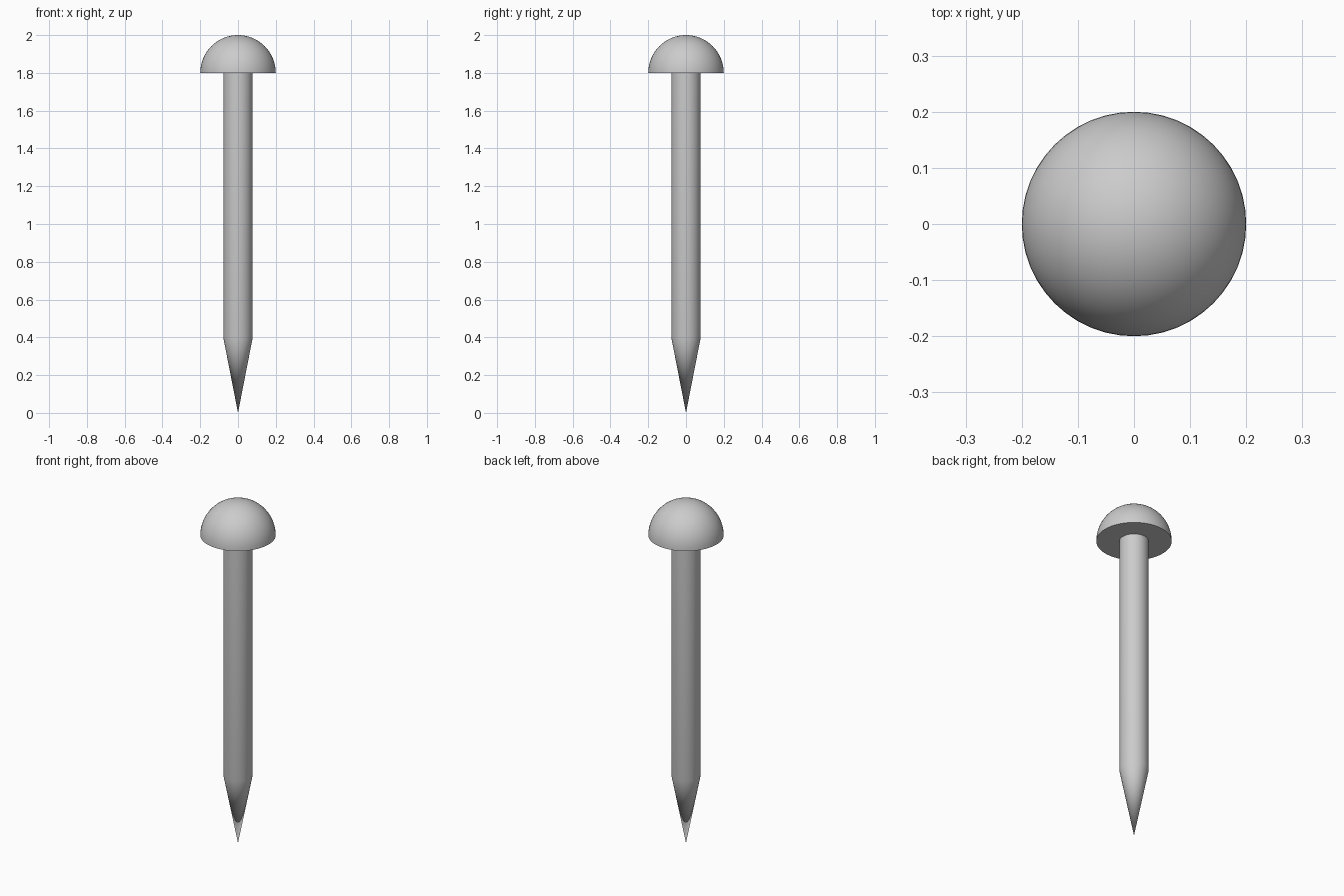
import bpy, bmesh, math

if "Cube" in bpy.data.objects:
    bpy.data.objects.remove(bpy.data.objects["Cube"])

SEGMENTS = 48

steel = bpy.data.materials.new("steel_grey")
steel.diffuse_color = (0.6, 0.6, 0.6, 1.0)
steel.use_nodes = True
steel.node_tree.nodes["Principled BSDF"].inputs["Base Color"].default_value = steel.diffuse_color


def lathe(name, profile):
    """Revolve an (radius, height) profile around z into a closed solid."""
    bm = bmesh.new()
    verts = [bm.verts.new((r, 0, z)) for r, z in profile]
    edges = [bm.edges.new(pair) for pair in zip(verts, verts[1:])]
    bmesh.ops.spin(bm, geom=verts + edges, cent=(0, 0, 0), axis=(0, 0, 1),
                   angle=math.tau, steps=SEGMENTS, use_merge=True)
    bmesh.ops.remove_doubles(bm, verts=bm.verts, dist=1e-5)
    bmesh.ops.recalc_face_normals(bm, faces=bm.faces)
    mesh = bpy.data.meshes.new(name)
    bm.to_mesh(mesh)
    bm.free()
    mesh.materials.append(steel)
    obj = bpy.data.objects.new(name, mesh)
    bpy.context.collection.objects.link(obj)
    bpy.ops.object.select_all(action='DESELECT')
    obj.select_set(True)
    bpy.context.view_layer.objects.active = obj
    bpy.ops.object.shade_smooth_by_angle(angle=math.radians(30))
    return obj


# Straight shaft tapering to a sharp point
lathe("shaft", [(0, 0), (0.078, 0.40), (0.078, 1.81), (0, 1.81)])

# Domed head with a flat underside
RINGS = 16
dome = [(0.2 * math.cos(a), 1.8 + 0.2 * math.sin(a))
        for a in (math.pi / 2 * i / RINGS for i in range(RINGS))]
lathe("head", [(0, 1.8)] + dome + [(0, 2.0)])
